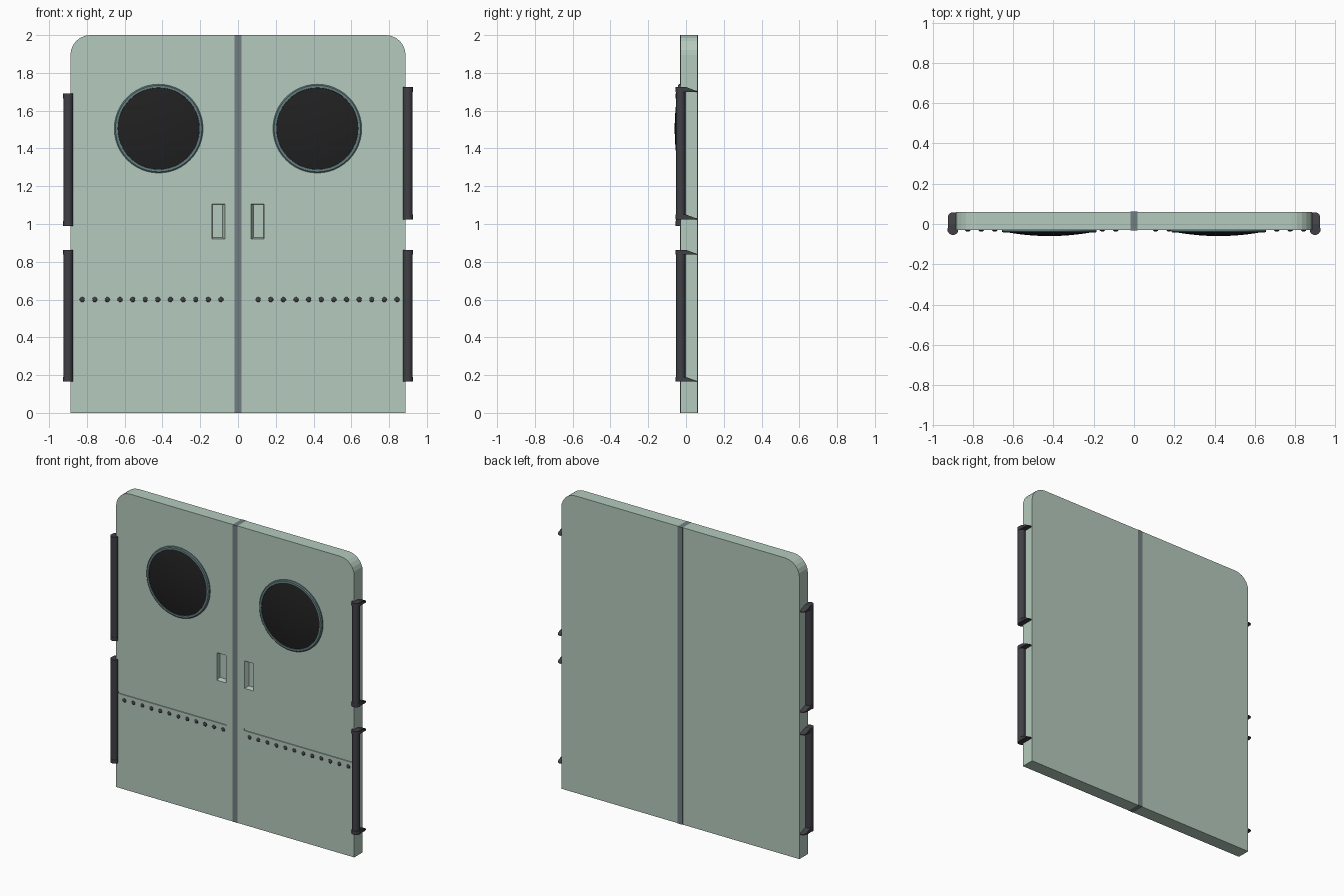
import bpy, bmesh, math
from mathutils import Vector

if "Cube" in bpy.data.objects:
    bpy.data.objects.remove(bpy.data.objects["Cube"])


def material(name, r, g, b):
    m = bpy.data.materials.new(name)
    m.diffuse_color = (r, g, b, 1)
    m.use_nodes = True
    m.node_tree.nodes["Principled BSDF"].inputs["Base Color"].default_value = m.diffuse_color
    return m


GREEN = material("pale_green", 0.46, 0.59, 0.51)
SEAM = material("seam_grey", 0.17, 0.21, 0.22)
TEAL = material("frame_teal", 0.13, 0.22, 0.23)
GLASS = material("dark_glass", 0.015, 0.015, 0.015)
METAL = material("dark_metal", 0.05, 0.05, 0.06)

FRONT, BACK = -0.03, 0.06


def finish(name, bm, mat=None, smooth=False):
    bmesh.ops.recalc_face_normals(bm, faces=bm.faces)
    me = bpy.data.meshes.new(name)
    bm.to_mesh(me)
    bm.free()
    ob = bpy.data.objects.new(name, me)
    bpy.context.collection.objects.link(ob)
    if mat:
        me.materials.append(mat)
    if smooth:
        bpy.ops.object.select_all(action='DESELECT')
        ob.select_set(True)
        bpy.context.view_layer.objects.active = ob
        bpy.ops.object.shade_smooth_by_angle(angle=math.radians(35))
    return ob


def extrude_outline(name, pts, y0, y1, mat):
    """Extrude an (x, z) outline along y."""
    bm = bmesh.new()
    a = [bm.verts.new((x, y0, z)) for x, z in pts]
    b = [bm.verts.new((x, y1, z)) for x, z in pts]
    bm.faces.new(a)
    bm.faces.new(b)
    for i in range(len(pts)):
        j = (i + 1) % len(pts)
        bm.faces.new((a[i], a[j], b[j], b[i]))
    return finish(name, bm, mat)


def lathe(name, profile, centre, mat, axis='Y', steps=48, closed=False):
    """Spin an (offset along axis, radius) profile around the axis."""
    bm = bmesh.new()
    place = (lambda t, r: (r, t, 0)) if axis == 'Y' else (lambda t, r: (r, 0, t))
    vs = [bm.verts.new(place(t, r)) for t, r in profile]
    es = [bm.edges.new(p) for p in zip(vs, vs[1:])]
    if closed:
        es.append(bm.edges.new((vs[-1], vs[0])))
    bmesh.ops.spin(bm, geom=vs + es, cent=(0, 0, 0), angle=2 * math.pi, steps=steps,
                   axis=(0, 1, 0) if axis == 'Y' else (0, 0, 1))
    bmesh.ops.remove_doubles(bm, verts=bm.verts, dist=1e-5)
    bmesh.ops.translate(bm, verts=bm.verts, vec=Vector(centre))
    return finish(name, bm, mat, True)


def hull(name, pts, mat=None):
    bm = bmesh.new()
    for p in pts:
        bm.verts.new(p)
    bmesh.ops.convex_hull(bm, input=bm.verts)
    return finish(name, bm, mat)


def cut(ob, cutter):
    mod = ob.modifiers.new("cut", 'BOOLEAN')
    mod.operation, mod.solver, mod.object = 'DIFFERENCE', 'EXACT', cutter
    bpy.context.view_layer.objects.active = ob
    bpy.ops.object.modifier_apply(modifier=mod.name)
    bpy.data.objects.remove(cutter)


def rect(x0, x1, z0, z1, y):
    return [(x, y, z) for x in (x0, x1) for z in (z0, z1)]


def hinge_bar(name, x, z0, z1):
    y = -0.0275
    lathe(name + "_rod", [(z0, 0), (z0, 0.025), (z1, 0.025), (z1, 0)],
          (x, y, 0), METAL, 'Z', 20)
    for tag, b in (("lower", z0), ("upper", z1 - 0.025)):
        # end collar
        lathe(f"{name}_{tag}_collar",
              [(b, 0), (b, 0.027), (b + 0.025, 0.027), (b + 0.025, 0)],
              (x, y, 0), METAL, 'Z', 20)
        # wedge bracket with a rounded back end
        pts = [(x + s * 0.025, yy, z) for s in (-1, 1)
               for yy, z in ((y, b), (y, b + 0.025), (0, b + 0.025))]
        for i in range(9):
            a = math.pi * i / 8
            px, py = x + 0.025 * math.cos(a), 0.033 + 0.025 * math.sin(a)
            pts += [(px, py, b), (px, py, b + 0.025 - 0.022 * py / 0.058)]
        hull(f"{name}_{tag}_bracket", pts, METAL)


for side, s in (("left", -1), ("right", 1)):
    # door leaf with rounded outer top corner
    r = 0.105
    outline = [(0.018, 0), (0.887, 0)]
    outline += [(0.887 - r + r * math.cos(math.pi / 2 * i / 6),
                 2 - r + r * math.sin(math.pi / 2 * i / 6)) for i in range(7)]
    outline += [(0.018, 2)]
    leaf = extrude_outline(side + "_leaf", [(s * x, z) for x, z in outline], FRONT, BACK, GREEN)

    # recessed hand grip with tapered walls
    pocket = (rect(0.068, 0.137, 0.92, 1.105, -0.05) + rect(0.068, 0.137, 0.92, 1.105, FRONT)
              + rect(0.082, 0.135, 0.928, 1.103, 0.0))
    cut(leaf, hull("grip_cutter", [(s * x, y, z) for x, y, z in pocket]))
    # shallow panel groove
    groove = rect(0.066, 0.95, 0.635, 0.65, -0.05) + rect(0.066, 0.95, 0.635, 0.65, FRONT + 0.006)
    cut(leaf, hull("groove_cutter", [(s * x, y, z) for x, y, z in groove]))

    # round window: frame ring and bulging glass
    c = (s * 0.42, 0, 1.505)
    lathe(side + "_window_frame",
          [(FRONT + 0.005, 0.235), (-0.038, 0.235), (-0.043, 0.229), (-0.043, 0.217),
           (FRONT + 0.005, 0.213)], c, TEAL, closed=True)
    dome = [(-0.04 - 0.02 * (1 - (i / 6) ** 2), 0.216 * i / 6) for i in range(7)]
    lathe(side + "_window_glass", dome + [(FRONT + 0.005, 0.216), (FRONT + 0.005, 0)], c, GLASS)

    # rivet row
    start = -0.825 if s < 0 else 0.107
    for i in range(12):
        lathe(f"{side}_rivet_{i + 1}",
              [(FRONT + 0.004, 0), (FRONT + 0.004, 0.014), (FRONT - 0.002, 0.013),
               (FRONT - 0.006, 0.008), (FRONT - 0.007, 0)],
              (start + 0.0668 * i, 0, 0.6), METAL, steps=12)

    # hinge bars
    top = 1.69 if s < 0 else 1.725
    hinge_bar(side + "_lower_hinge", s * 0.899, 0.165, 0.863)
    hinge_bar(side + "_upper_hinge", s * 0.899, top - 0.7, top)

# centre seam strip
extrude_outline("centre_seam", [(-0.018, 0), (0.018, 0), (0.018, 2), (-0.018, 2)],
                FRONT - 0.002, BACK + 0.003, SEAM)
